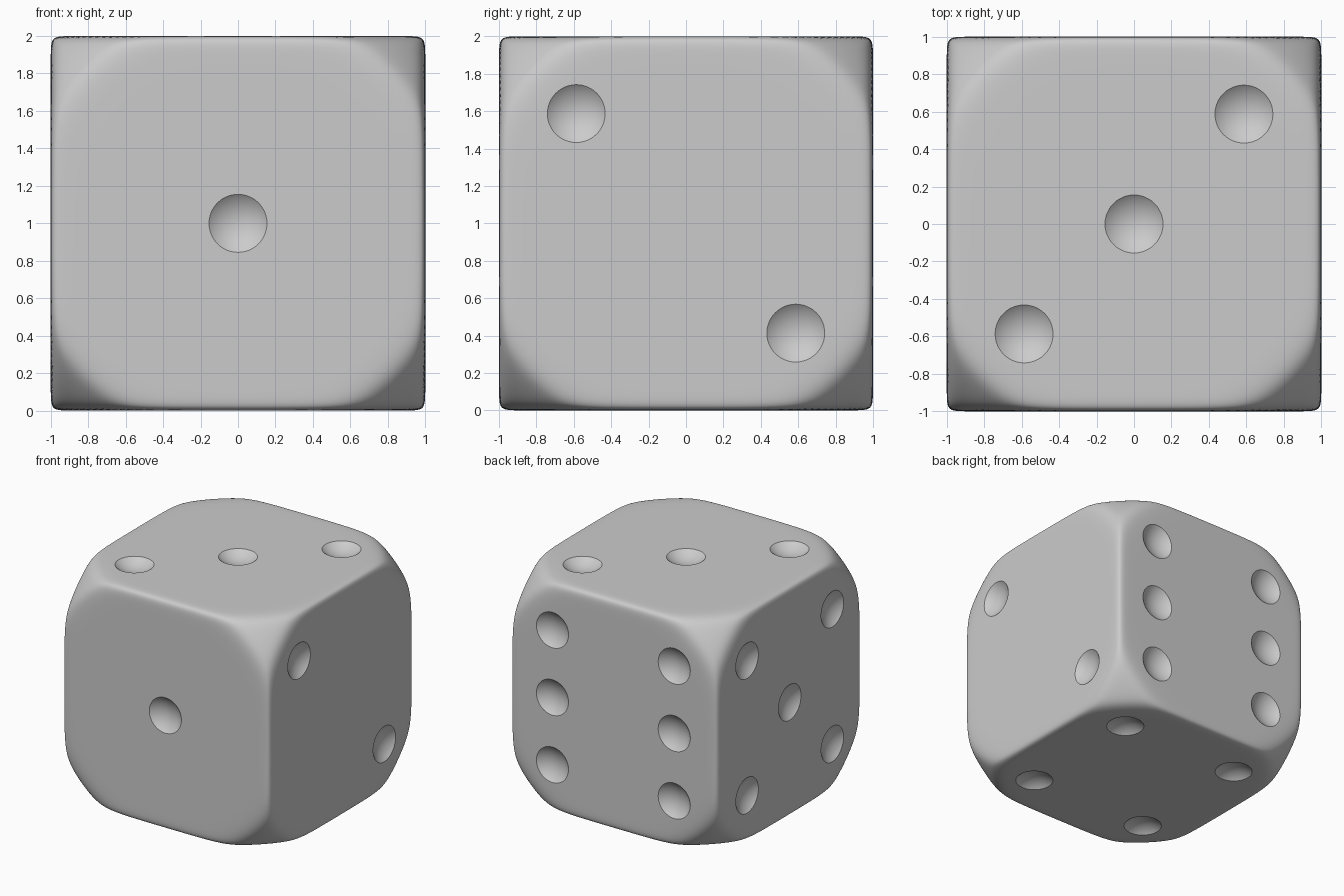
import bpy, bmesh, math
from mathutils import Vector, Matrix

if "Cube" in bpy.data.objects:
    bpy.data.objects.remove(bpy.data.objects["Cube"])

EDGE_POWER = 45      # higher = tighter edges
CORNER_R = 1.52      # sphere that rounds off the corners
PIP_R, PIP_BALL = 0.155, 0.235
S = 0.587            # pip spacing from face centre
N = 56               # grid cells per face


def new_object(name, bm):
    mesh = bpy.data.meshes.new(name)
    bm.to_mesh(mesh)
    bm.free()
    obj = bpy.data.objects.new(name, mesh)
    bpy.context.collection.objects.link(obj)
    return obj


# Body: gridded cube, pulled onto a soft blend of cube and sphere
bm = bmesh.new()
for axis in range(3):
    for side in (-1, 1):
        rows = []
        for i in range(N + 1):
            row = []
            for j in range(N + 1):
                p = [0, 0, 0]
                p[axis] = side
                p[(axis + 1) % 3] = math.sin(math.pi / 2 * (2 * i / N - 1))
                p[(axis + 2) % 3] = math.sin(math.pi / 2 * (2 * j / N - 1))
                row.append(bm.verts.new(p))
            rows.append(row)
        for i in range(N):
            for j in range(N):
                bm.faces.new((rows[i][j], rows[i + 1][j],
                              rows[i + 1][j + 1], rows[i][j + 1]))
bmesh.ops.remove_doubles(bm, verts=bm.verts, dist=1e-5)
for v in bm.verts:
    n = EDGE_POWER
    total = sum(abs(c) ** n for c in v.co) + (v.co.length / CORNER_R) ** n
    v.co = v.co / total ** (1 / n) + Vector((0, 0, 1))
bmesh.ops.recalc_face_normals(bm, faces=bm.faces)
die = new_object("die_body", bm)

# Pips: (face normal, in-plane axes u and v, pip positions)
X, Y, Z = Vector((1, 0, 0)), Vector((0, 1, 0)), Vector((0, 0, 1))
four = [(a, b) for a in (-S, S) for b in (-S, S)]
faces = [
    (-Y, X, Z, [(0, 0)]),
    (X, Y, Z, [(-S, S), (S, -S)]),
    (Z, X, Y, [(-S, -S), (0, 0), (S, S)]),
    (-Z, X, Y, four),
    (-X, Y, Z, four + [(0, 0)]),
    (Y, X, Z, four + [(-S, 0), (S, 0)]),
]
height = 1 + math.sqrt(PIP_BALL ** 2 - PIP_R ** 2)
bm = bmesh.new()
for normal, u, v, spots in faces:
    turn = normal.to_track_quat('Z', 'Y').to_matrix().to_4x4()
    for a, b in spots:
        pos = normal * height + u * a + v * b + Z
        bmesh.ops.create_uvsphere(bm, u_segments=48, v_segments=40, radius=PIP_BALL,
                                  matrix=Matrix.Translation(pos) @ turn)
cutter = new_object("pip_cutter", bm)
cutter.hide_render = True

# Carve the pips and bake the result
mod = die.modifiers.new("pips", 'BOOLEAN')
mod.operation = 'DIFFERENCE'
mod.solver = 'EXACT'
mod.object = cutter
bpy.context.view_layer.objects.active = die
die.select_set(True)
bpy.ops.object.modifier_apply(modifier=mod.name)
bpy.data.objects.remove(cutter)
bpy.ops.object.shade_smooth_by_angle(angle=math.radians(25))
